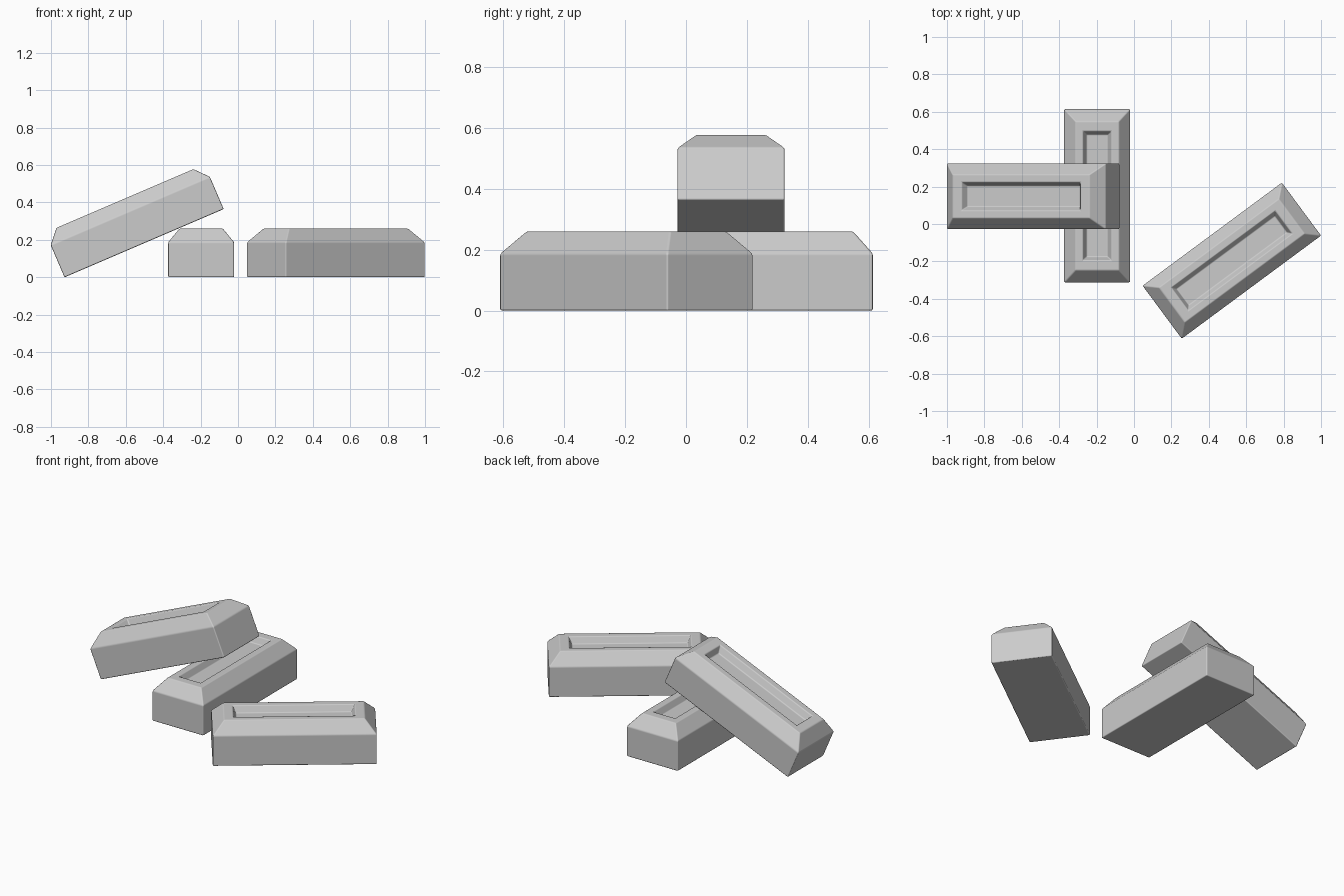
import bpy, bmesh
from math import radians

if "Cube" in bpy.data.objects:
    bpy.data.objects.remove(bpy.data.objects["Cube"])

L, W, H = 0.926, 0.352, 0.26
SHOULDER = 0.187


def make_bar(name, location, rotation):
    # stacked rectangular rings: (inset along length, inset along width, height)
    rings = [(0, 0, 0), (0, 0, SHOULDER), (0.065, 0.06, H),
             (0.118, 0.1, H), (0.136, 0.12, H - 0.04)]
    bm = bmesh.new()
    loops = []
    for ix, iy, z in rings:
        x, y = L / 2 - ix, W / 2 - iy
        loops.append([bm.verts.new(p) for p in
                      ((-x, -y, z), (x, -y, z), (x, y, z), (-x, y, z))])
    for a, b in zip(loops, loops[1:]):
        for i in range(4):
            j = (i + 1) % 4
            bm.faces.new((a[i], a[j], b[j], b[i]))
    bm.faces.new(loops[0][::-1])   # flat underside
    bm.faces.new(loops[-1])        # recess floor
    bmesh.ops.recalc_face_normals(bm, faces=bm.faces)
    mesh = bpy.data.meshes.new(name)
    bm.to_mesh(mesh)
    bm.free()

    ob = bpy.data.objects.new(name, mesh)
    bpy.context.collection.objects.link(ob)
    ob.location = location
    ob.rotation_euler = [radians(a) for a in rotation]

    # slightly softened edges
    bevel = ob.modifiers.new("soft_edges", 'BEVEL')
    bevel.width = 0.006
    bevel.segments = 2
    bevel.limit_method = 'ANGLE'
    bevel.angle_limit = radians(20)
    bevel.harden_normals = True
    for p in mesh.polygons:
        p.use_smooth = True
    return ob


# bar lying flat under the leaning one
make_bar("lower_bar", (-0.197, 0.151, 0), (0, 0, 90))
# bar leaning on the lower bar
make_bar("leaning_bar", (-0.502, 0.148, 0.182), (0, -23.2, 0))
# separate bar lying at an angle
make_bar("loose_bar", (0.523, -0.196, 0), (0, 0, 36.5))
